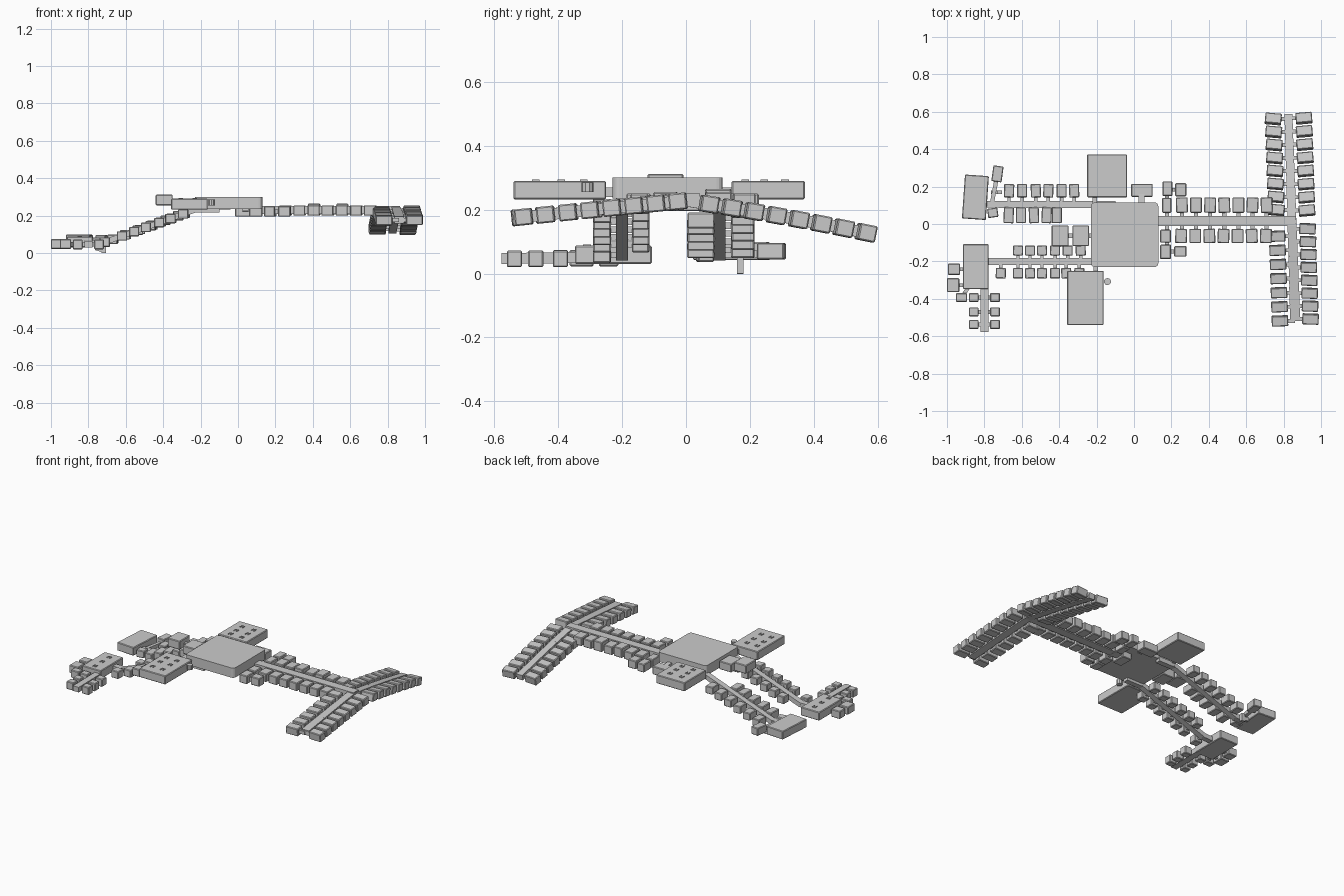
import bpy, bmesh, math
from mathutils import Vector, Matrix


def finish(name, bm):
    me = bpy.data.meshes.new(name)
    bm.to_mesh(me)
    bm.free()
    ob = bpy.data.objects.new(name, me)
    bpy.context.collection.objects.link(ob)
    return ob


def block(name, c, s, yaw=0, pitch=0, roll=0, bevel=0.004):
    """Box of size s at centre c; angles in degrees about z, y, x."""
    bm = bmesh.new()
    bmesh.ops.create_cube(bm, size=1)
    bmesh.ops.scale(bm, vec=s, verts=bm.verts)
    if bevel:
        bmesh.ops.bevel(bm, geom=bm.edges[:], offset=bevel, segments=1, affect='EDGES')
    r = math.radians
    m = Matrix.Translation(c) @ Matrix.Rotation(r(yaw), 4, 'Z') \
        @ Matrix.Rotation(r(pitch), 4, 'Y') @ Matrix.Rotation(r(roll), 4, 'X')
    bmesh.ops.transform(bm, matrix=m, verts=bm.verts)
    return finish(name, bm)


def span(name, x0, x1, y0, y1, z0, z1, yaw=0, bevel=0.004):
    """Box given by its extents."""
    return block(name, ((x0 + x1) / 2, (y0 + y1) / 2, (z0 + z1) / 2),
                 (x1 - x0, y1 - y0, z1 - z0), yaw, bevel=bevel)


def beam(name, a, b, w, h):
    """Straight bar from a to b, width w and height h."""
    a, b = Vector(a), Vector(b)
    d = b - a
    yaw = math.degrees(math.atan2(d.y, d.x))
    pitch = -math.degrees(math.atan2(d.z, math.hypot(d.x, d.y)))
    return block(name, (a + b) / 2, (d.length, w, h), yaw, pitch, bevel=0)


def sockets(name, points, z):
    """Small raised square fittings on a roof."""
    for x, y in points:
        for dx, sx, sy in ((-0.009, 0.006, 0.024), (0.009, 0.006, 0.024), (0, 0.02, 0.006)):
            block(name, (x + dx, y + (0.009 if sx > sy else 0), z), (sx, sy, 0.006), bevel=0)


# Central hall with rounded vertical corners
hall = span("central_hall", -0.23, 0.13, -0.23, 0.115, 0.235, 0.30, bevel=0)
bm = bmesh.new()
bm.from_mesh(hall.data)
upright = [e for e in bm.edges if abs(e.verts[0].co.z - e.verts[1].co.z) > 0.05]
bmesh.ops.bevel(bm, geom=upright, offset=0.02, segments=4, profile=0.5, affect='EDGES')
bm.to_mesh(hall.data)
bm.free()

# Large side modules on the hall
span("back_module", -0.25, -0.037, 0.143, 0.372, 0.232, 0.29)
beam("back_module_link", (-0.21, 0.10, 0.255), (-0.21, 0.16, 0.255), 0.025, 0.03)
sockets("back_module_socket", [(x, y) for x in (-0.185, -0.1) for y in (0.31, 0.245, 0.185)], 0.291)
span("front_module", -0.357, -0.162, -0.54, -0.25, 0.232, 0.29)
beam("front_module_link", (-0.205, -0.22, 0.255), (-0.205, -0.26, 0.255), 0.025, 0.03)
sockets("front_module_socket", [(x, y) for x in (-0.305, -0.23) for y in (-0.32, -0.39, -0.47)], 0.291)

# Small drum beside the front module
bm = bmesh.new()
bmesh.ops.create_cone(bm, cap_ends=True, segments=10, radius1=0.019, radius2=0.019, depth=0.03,
                      matrix=Matrix.Translation((-0.142, -0.308, 0.27)))
finish("side_drum", bm)

# Pair of pods to the left of the hall
span("inner_pod", -0.33, -0.24, -0.118, -0.008, 0.235, 0.29)
span("outer_pod", -0.44, -0.35, -0.12, -0.008, 0.255, 0.312)
beam("pod_link", (-0.36, -0.063, 0.272), (-0.22, -0.063, 0.265), 0.022, 0.025)

# Corner pods on the right of the hall
for n, e in (("back_pod", (-0.015, 0.10, 0.145, 0.215)), ("tall_back_pod", (0.153, 0.205, 0.15, 0.228)),
             ("side_back_pod", (0.22, 0.28, 0.148, 0.218)), ("low_back_pod", (0.15, 0.2, 0.06, 0.14)),
             ("front_pod", (0.14, 0.197, -0.10, -0.03)), ("tall_front_pod", (0.14, 0.197, -0.187, -0.11)),
             ("side_front_pod", (0.215, 0.28, -0.175, -0.118)), ("under_pod", (0.06, 0.13, -0.05, 0.05))):
    span(n, *e, 0.195, 0.25)
beam("back_pod_link", (0.04, 0.10, 0.24), (0.04, 0.16, 0.235), 0.03, 0.03)
beam("tall_pod_link", (0.177, -0.12, 0.22), (0.177, 0.17, 0.22), 0.02, 0.025)
for y in (0.183, -0.147):
    beam("side_pod_link", (0.17, y, 0.22), (0.24, y, 0.22), 0.02, 0.025)

# Right arm with two rows of pods
beam("right_arm", (0.12, 0.016, 0.23), (0.865, 0.016, 0.23), 0.056, 0.042)
for i in range(7):
    x = 0.256 + 0.0755 * i
    h = 0.064 if i in (2, 4) else 0.055
    block("right_arm_back_pod", (x, 0.101, 0.2 + h / 2), (0.063, 0.082, h), yaw=2 - i % 3 * 2)
    block("right_arm_front_pod", (x - 0.004, -0.064, 0.227), (0.063, 0.076, 0.055), yaw=i % 3 * 2 - 2)
    beam("right_arm_link", (x, -0.04, 0.227), (x, 0.07, 0.227), 0.022, 0.022)


# Cross wing at the right end, drooping to both tips
def wing_x(y):
    return 0.845 - 0.033 * y


def wing_z(y):
    return 0.228 - (0.15 * y + 0.05 * y * y if y > 0 else -0.095 * y + 0.01 * y * y)


ys = [0.585, 0.4, 0.2, 0.0, -0.17, -0.34, -0.515]
for i, (a, b) in enumerate(zip(ys, ys[1:])):
    beam("wing_spine", (wing_x(a), a, wing_z(a)), (wing_x(b), b, wing_z(b)), 0.043 + 0.002 * i, 0.036)
rows = [[0.075 + 0.0695 * i for i in range(8)] + [-0.065 - 0.0755 * i for i in range(7)],
        [0.072 + 0.0705 * i for i in range(8)] + [-0.025 - 0.069 * i for i in range(8)]]
for side, row in zip((-1, 1), rows):
    for y in row:
        slope = math.degrees(math.atan2(wing_z(y + 0.02) - wing_z(y - 0.02), 0.04))
        x, z = wing_x(y), wing_z(y)
        yaw = (5 if y > 0 else 2) * side * (1 if y > 0 else -1)
        block("wing_pod", (x + side * 0.082, y, z), (0.088, 0.055, 0.052), yaw=yaw, roll=slope)
        beam("wing_link", (x, y, z), (x + side * 0.06, y, z), 0.02, 0.022)


# Two sloping left arms with stepped pods
def arm_z(x):
    return 0.235 if x > -0.22 else max(0.052, 0.235 + (x + 0.22) * 0.36)


def left_arm(name, y0, far, back_row, front_row, yb, yf, sb, sf):
    beam(name, (-0.1, y0, 0.232), (-0.23, y0, 0.232), 0.036, 0.03)
    beam(name, (-0.22, y0, 0.235), (-0.72, y0, 0.055), 0.038, 0.03)
    beam(name, (-0.71, y0, 0.057), (far, y0, 0.055), 0.036, 0.03)
    for row, y, s in ((back_row, yb, sb), (front_row, yf, sf)):
        for i, x in enumerate(row):
            block(name + "_pod", (x, y, arm_z(x)), (0.054, s, 0.05), yaw=(i % 3 - 1) * 2)
            beam(name + "_link", (x, y0, arm_z(x)), (x, y, arm_z(x)), 0.018, 0.02)


left_arm("back_left_arm", 0.105, -0.8,
         [-0.668, -0.598, -0.525, -0.458, -0.387, -0.32], [-0.67, -0.604, -0.535, -0.467, -0.412],
         0.178, 0.047, 0.072, 0.085)
left_arm("front_left_arm", -0.2, -0.8,
         [-0.62, -0.556, -0.492, -0.422, -0.355, -0.285],
         [-0.712, -0.62, -0.556, -0.492, -0.422, -0.362, -0.293],
         -0.142, -0.263, 0.054, 0.056)

# Back left end module with its small pods
block("back_end_module", (-0.848, 0.143, 0.07), (0.128, 0.235, 0.056), yaw=-4)
block("back_end_pod", (-0.73, 0.268, 0.07), (0.055, 0.085, 0.052), yaw=-8)
block("back_end_pod", (-0.755, 0.06, 0.06), (0.055, 0.05, 0.048), yaw=8)
beam("back_end_link", (-0.735, 0.24, 0.06), (-0.76, 0.11, 0.06), 0.022, 0.024)
block("support_foot", (-0.735, 0.17, 0.02), (0.055, 0.02, 0.026), pitch=18, bevel=0)

# Front left end module, short tail and pods
span("front_end_module", -0.915, -0.777, -0.348, -0.107, 0.03, 0.087)
sockets("front_end_socket", [(-0.845, y) for y in (-0.158, -0.232, -0.31)], 0.088)
beam("tail", (-0.8, -0.34, 0.05), (-0.8, -0.578, 0.047), 0.042, 0.034)
for y in (-0.393, -0.47, -0.537):
    for x in (-0.857, -0.743):
        span("tail_pod", x - 0.026, x + 0.026, y - 0.024, y + 0.024, 0.02, 0.072)
    beam("tail_link", (-0.86, y, 0.046), (-0.74, y, 0.046), 0.02, 0.022)
for x, y, sx, sy in ((-0.962, -0.242, 0.065, 0.06), (-0.967, -0.327, 0.066, 0.074), (-0.922, -0.393, 0.06, 0.046)):
    block("front_end_pod", (x, y, 0.048), (sx, sy, 0.052))
    beam("front_end_link", (x, y, 0.046), (-0.88, max(y, -0.33), 0.046), 0.02, 0.022)

# Ground contact tip of the support foot
span("foot_tip", -0.73, -0.705, 0.16, 0.18, 0.0, 0.05, bevel=0)
